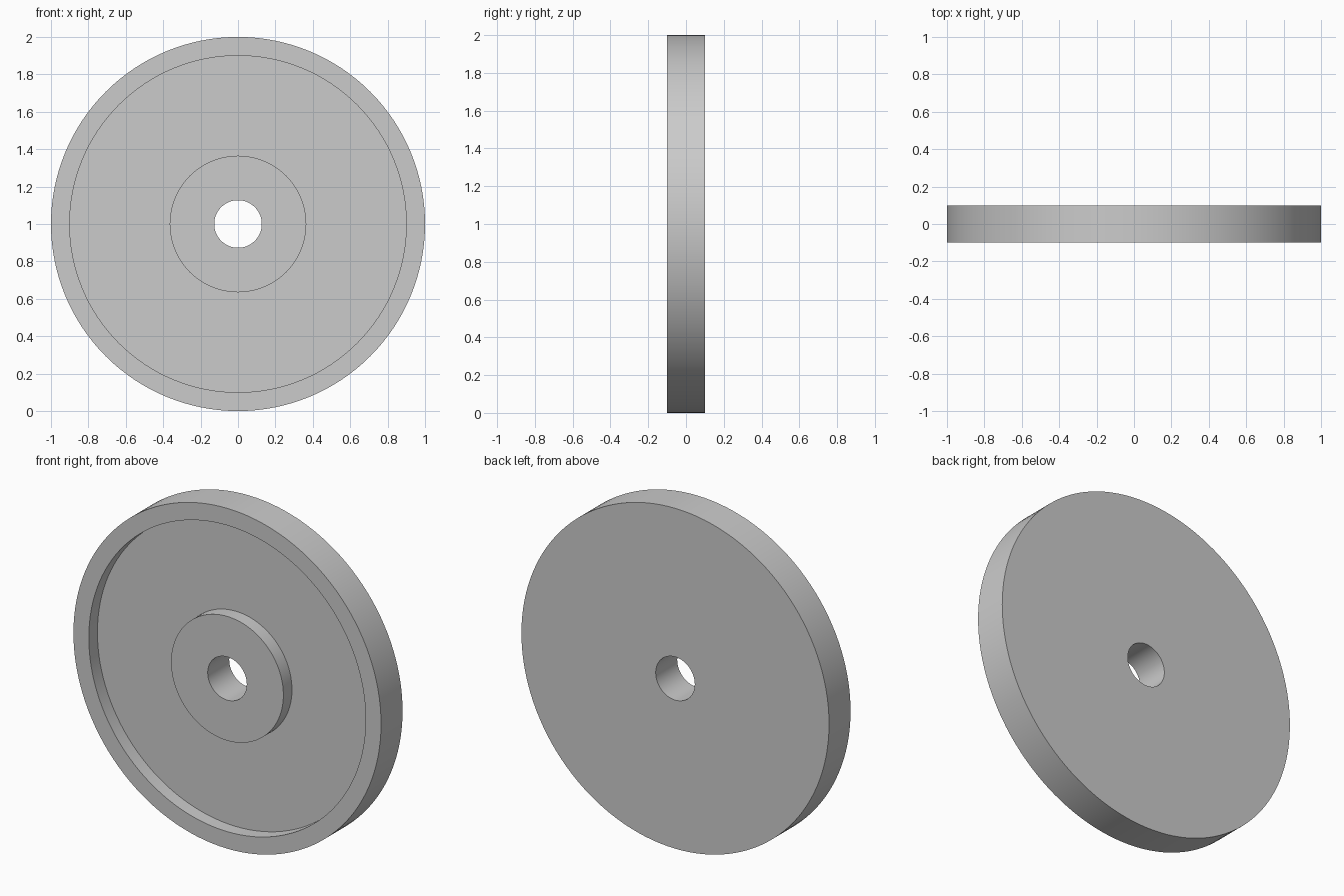
import bpy
import bmesh
import math
from mathutils import Vector

if "Cube" in bpy.data.objects:
    bpy.data.objects.remove(bpy.data.objects["Cube"], do_unlink=True)

SEGMENTS = 128
RIM, RIM_INNER, HUB, BORE = 1.0, 0.9, 0.365, 0.127
FRONT, BACK, FLOOR = -0.1, 0.1, -0.02

# Plain grey metal
grey = bpy.data.materials.new("grey_metal")
grey.use_nodes = True
colour = (0.6, 0.6, 0.6, 1)
grey.diffuse_color = colour
grey.node_tree.nodes["Principled BSDF"].inputs["Base Color"].default_value = colour

# Closed cross-section (radius, depth): bore, hub, recess, rim, back
profile = [(BORE, BACK), (BORE, FRONT), (HUB, FRONT), (HUB, FLOOR),
           (RIM_INNER, FLOOR), (RIM_INNER, FRONT), (RIM, FRONT), (RIM, BACK)]

bm = bmesh.new()
verts = [bm.verts.new((r, y, 0)) for r, y in profile]
edges = [bm.edges.new((v, verts[(i + 1) % len(verts)])) for i, v in enumerate(verts)]

# Turn the section around the wheel axis
bmesh.ops.spin(bm, geom=verts + edges, cent=(0, 0, 0), axis=(0, 1, 0),
               angle=math.tau, steps=SEGMENTS, use_merge=False)
bmesh.ops.remove_doubles(bm, verts=bm.verts, dist=0.0005)
bmesh.ops.recalc_face_normals(bm, faces=bm.faces)
bmesh.ops.translate(bm, verts=bm.verts, vec=Vector((0, 0, RIM)))

mesh = bpy.data.meshes.new("recessed_wheel")
bm.to_mesh(mesh)
bm.free()
mesh.materials.append(grey)
wheel = bpy.data.objects.new("recessed_wheel", mesh)
bpy.context.collection.objects.link(wheel)

# Smooth round walls with crisp corners
bpy.ops.object.select_all(action="DESELECT")
wheel.select_set(True)
bpy.context.view_layer.objects.active = wheel
bpy.ops.object.shade_smooth_by_angle(angle=math.radians(30))
